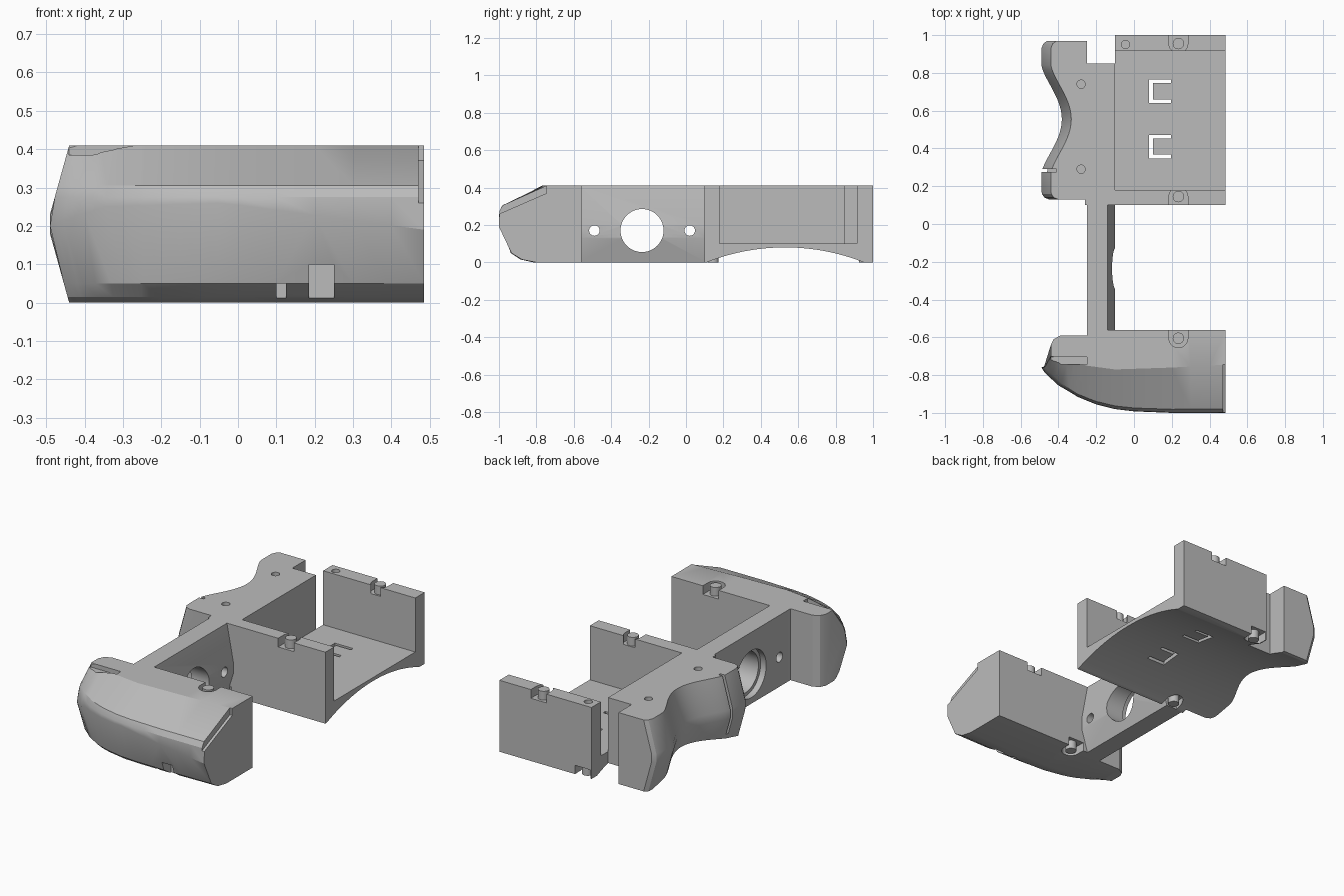
import bpy, bmesh, math
from mathutils import Matrix, Vector

if "Cube" in bpy.data.objects:
    bpy.data.objects.remove(bpy.data.objects["Cube"], do_unlink=True)

H = 0.41        # overall height
X_END = 0.485   # open side of the frame

grey = bpy.data.materials.new("plain grey")
grey.use_nodes = True
grey.diffuse_color = (0.5, 0.5, 0.5, 1)
grey.node_tree.nodes["Principled BSDF"].inputs["Base Color"].default_value = grey.diffuse_color


def finish(name, bm):
    bmesh.ops.recalc_face_normals(bm, faces=bm.faces)
    mesh = bpy.data.meshes.new(name)
    bm.to_mesh(mesh)
    bm.free()
    mesh.materials.append(grey)
    ob = bpy.data.objects.new(name, mesh)
    bpy.context.collection.objects.link(ob)
    return ob


def loft(name, rings):
    """Skin a closed solid through rings of equal length."""
    bm = bmesh.new()
    loops = [[bm.verts.new(p) for p in ring] for ring in rings]
    n = len(loops[0])
    for a, b in zip(loops, loops[1:]):
        for i in range(n):
            j = (i + 1) % n
            bm.faces.new((a[i], a[j], b[j], b[i]))
    bm.faces.new(loops[0])
    bm.faces.new(loops[-1])
    return finish(name, bm)


def box(name, x0, x1, y0, y1, z0, z1):
    return loft(name, [[(x0, y0, z), (x1, y0, z), (x1, y1, z), (x0, y1, z)] for z in (z0, z1)])


def prism_x(name, x0, x1, yz):
    return loft(name, [[(x, y, z) for y, z in yz] for x in (x0, x1)])


def rod(name, centre, r, length, axis="Z", sides=32):
    bm = bmesh.new()
    m = Matrix.Translation(Vector(centre))
    if axis == "X":
        m = m @ Matrix.Rotation(math.pi / 2, 4, "Y")
    bmesh.ops.create_cone(bm, cap_ends=True, segments=sides, radius1=r, radius2=r,
                          depth=length, matrix=m)
    return finish(name, bm)


def boolean(ob, other, op="DIFFERENCE"):
    mod = ob.modifiers.new(op, "BOOLEAN")
    mod.operation, mod.solver, mod.object = op, "EXACT", other
    bpy.context.view_layer.objects.active = ob
    bpy.ops.object.modifier_apply(modifier=mod.name)
    bpy.data.objects.remove(other, do_unlink=True)


def lerp(table, x):
    for (a, u), (b, v) in zip(table, table[1:]):
        if x <= b:
            return u + (v - u) * (x - a) / (b - a)
    return table[-1][1]


def lean(z):
    """Inward lean of the outer side above and below its mid ridge."""
    return lerp([(0, 0.05), (0.18, 0), (0.23, 0), (H, 0.05)], z)


# Front grip: sections along x between the back face and the bulging front
bulge = [(-0.49, -0.76), (-0.47, -0.79), (-0.4, -0.855), (-0.3, -0.915), (-0.2, -0.955),
         (-0.1, -0.98), (0, -0.992), (0.2, -1), (X_END, -1)]
shoulder = [(-0.49, -0.70), (-0.25, -0.75), (-0.1, -0.77), (0.2, -0.76), (X_END, -0.745)]
back = [(-0.49, -0.64), (-0.475, -0.61), (-0.44, -0.59), (-0.25, -0.59), (-0.249, -0.56), (X_END, -0.56)]
ridge = [(-0.49, 0.2), (-0.35, 0.25), (-0.04, 0.26), (X_END, 0.19)]
stations = [-0.49, -0.475, -0.455, -0.44, -0.4, -0.35, -0.3, -0.25, -0.249, -0.2, -0.15,
            -0.1, -0.05, 0, 0.1, 0.2, 0.3, 0.4, X_END]
sections = []
for x in stations:
    y0, y1, zr = lerp(shoulder, x), lerp(bulge, x), lerp(ridge, x)
    profile = [(H, 0), (0.305, 0.92), (0.275, 0.99), (zr, 1), (0.05, 0.74), (0.015, 0.52), (0, 0.22)]
    pts = [(lerp(back, x), 0), (lerp(back, x), H)]
    pts += [(y0 + (y1 - y0) * f, z) for z, f in profile]
    w = min(1, max(0, (-0.25 - x) / 0.19))
    sections.append([(x + w * lean(z), y, z) for y, z in pts])
front_grip = loft("front_grip", sections)

# Recessed lip at the open end, top slot and underside notches
boolean(front_grip, prism_x("lip_cut", 0.47, 0.6, [(-0.745, 0.5), (-0.745, 0.37), (-1.02, 0.25), (-1.1, 0.5)]))
boolean(front_grip, box("slot_cut", -0.44, -0.25, -0.745, -0.705, 0.385, 0.5))
boolean(front_grip, box("notch_cut", 0.185, 0.25, -1.1, -0.87, -0.1, 0.1))
boolean(front_grip, box("notch_cut", 0.1, 0.125, -1.1, -0.87, -0.1, 0.05))

# Centre wall: ridged inner face, large bored hole and two screw holes
wall_xz = [(-0.25, 0), (-0.14, 0), (-0.1, 0.13), (-0.1, 0.2), (-0.14, H), (-0.25, H)]
centre_wall = loft("centre_wall", [[(x, y, z) for x, z in wall_xz] for y in (-0.57, 0.11)])
boolean(centre_wall, rod("hole_cut", (-0.2, -0.235, 0.17), 0.115, 0.5, "X", 64))
boolean(centre_wall, rod("bore_cut", (-0.25, -0.235, 0.17), 0.135, 0.07, "X", 64))
for y in (-0.49, 0.02):
    boolean(centre_wall, rod("screw_cut", (-0.2, y, 0.17), 0.028, 0.5, "X"))

# Rear grip: scooped thumb side with rounded ends
outline = [(-0.25, 0.13), (-0.45, 0.13), (-0.475, 0.14), (-0.488, 0.16), (-0.49, 0.19)]
for i in range(25):
    t = i / 24
    outline.append((-0.49 + 0.108 * math.sin(math.pi * t) ** 1.4, 0.27 + 0.57 * t))
outline += [(-0.49, 0.93), (-0.48, 0.955), (-0.46, 0.97), (-0.25, 0.97)]
rear_grip = loft("rear_grip", [[(x + (lean(z) if x < -0.3 else 0), y, z) for x, y in outline]
                               for z in (0, 0.18, 0.23, H)])
boolean(rear_grip, box("core", -0.26, -0.1, 0.1, 0.85, 0, H), "UNION")
boolean(rear_grip, box("groove_cut", -0.52, -0.41, 0.275, 0.29, 0.08, 0.5))
for y in (0.29, 0.74):
    boolean(rear_grip, rod("peg_hole_cut", (-0.28, y, H), 0.022, 0.1))

# Battery tray: U-shaped section
tray = prism_x("tray", -0.1, X_END, [(0.1, 0), (1, 0), (1, H), (0.915, H), (0.915, 0.1),
                                     (0.18, 0.1), (0.18, H), (0.1, H)])
boolean(tray, rod("peg_hole_cut", (-0.045, 0.95, H), 0.022, 0.1))

# Arched underside through the tray and rear grip
radius = (0.42 ** 2 + 0.08 ** 2) / 0.16
for part in (tray, rear_grip):
    boolean(part, rod("arch_cut", (0, 0.53, 0.08 - radius), radius, 2, "X", 256))

# Spring tabs: C-shaped slots through the tray floor
for y in (0.41, 0.7025):
    for x0, x1, y0, y1 in ((0.08, 0.1, -0.0625, 0.0625), (0.09, 0.195, 0.043, 0.0625),
                           (0.09, 0.195, -0.0625, -0.043)):
        boolean(tray, box("tab_cut", x0, x1, y + y0, y + y1, -0.1, 0.2))


# Strap pins standing in rounded notches, on the top and bottom edges
def pin_notch(part, x, y, edge, z):
    depth = 0.05
    lo, hi = sorted((y, edge))
    boolean(part, rod("notch_cut", (x, y, z), 0.05, 2 * depth))
    boolean(part, box("notch_cut", x - 0.05, x + 0.05, lo, hi, z - depth, z + depth))
    mid = z - depth / 2 if z > 0 else z + depth / 2
    rod("strap_pin", (x, y, mid), 0.03, depth)


pin_notch(tray, 0.235, 0.955, 1.05, H)
pin_notch(tray, 0.235, 0.145, 0.05, H)
pin_notch(front_grip, 0.235, -0.605, -0.5, H)
pin_notch(tray, -0.045, 0.955, 1.05, 0)
pin_notch(rear_grip, -0.16, 0.145, 0.05, 0)
pin_notch(front_grip, -0.06, -0.605, -0.5, 0)

# Smooth curved faces, keep edges crisp
for ob in bpy.context.collection.objects:
    if ob.type == "MESH" and grey.name in ob.data.materials:
        bpy.ops.object.select_all(action="DESELECT")
        ob.select_set(True)
        bpy.context.view_layer.objects.active = ob
        bpy.ops.object.shade_smooth_by_angle(angle=math.radians(25))
